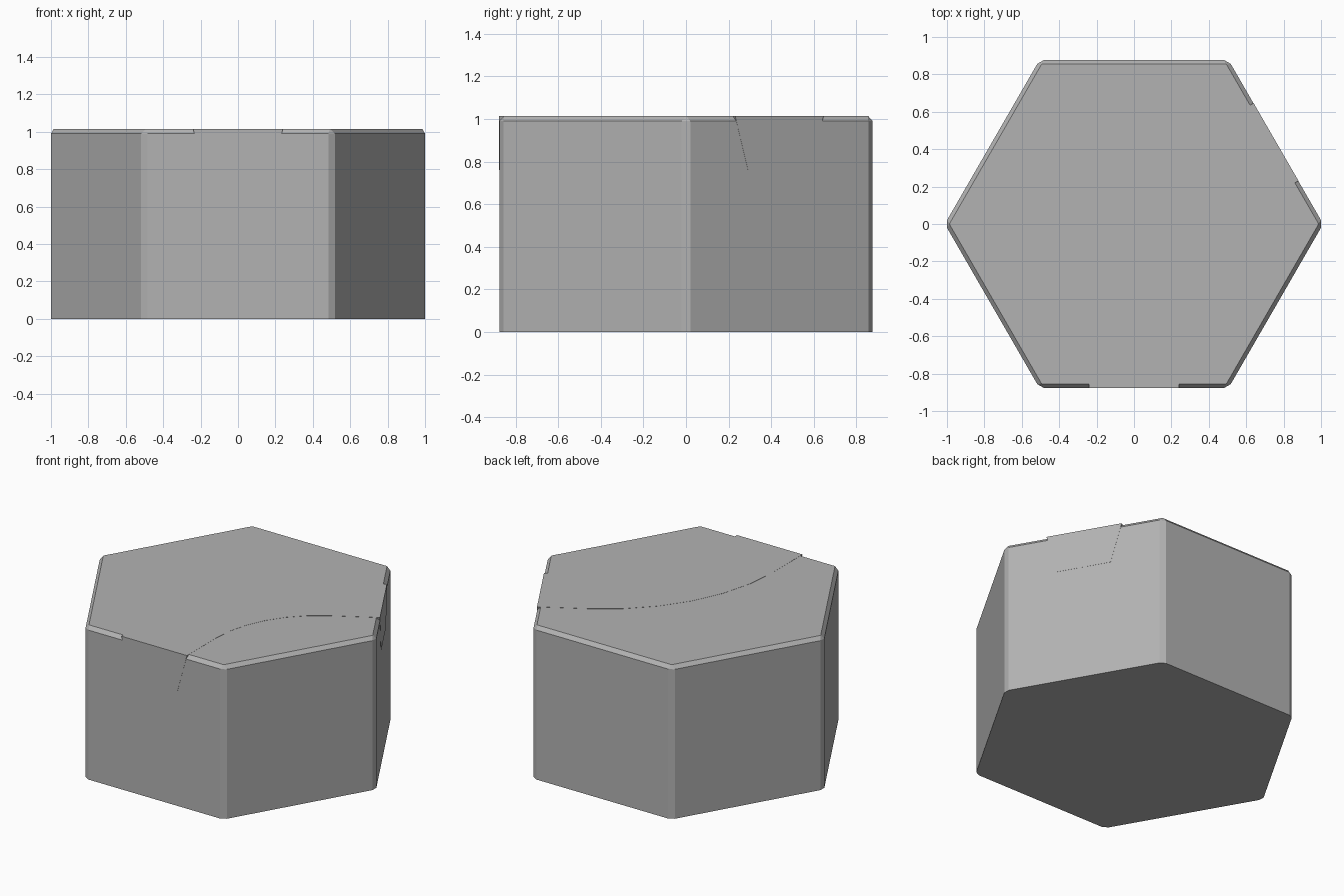
import bpy, bmesh
from math import cos, sin, pi, radians, sqrt, tan

if "Cube" in bpy.data.objects:
    bpy.data.objects.remove(bpy.data.objects["Cube"])

APOTHEM = 0.876      # centre to flat side
TOP = 1.014
PROUD = 0.001        # the inlay stands a hair above the tile

GREY = bpy.data.materials.new("mid_grey")
GREY.diffuse_color = (0.45, 0.45, 0.45, 1)
GREY.use_nodes = True
GREY.node_tree.nodes["Principled BSDF"].inputs["Base Color"].default_value = GREY.diffuse_color


def make_object(name, bm):
    bmesh.ops.recalc_face_normals(bm, faces=bm.faces)
    mesh = bpy.data.meshes.new(name)
    bm.to_mesh(mesh)
    bm.free()
    mesh.materials.append(GREY)
    obj = bpy.data.objects.new(name, mesh)
    bpy.context.collection.objects.link(obj)
    return obj


def loft(name, rings):
    """Skin a list of equally sized point rings and cap both ends."""
    bm = bmesh.new()
    loops = [[bm.verts.new(p) for p in ring] for ring in rings]
    n = len(loops[0])
    for a, b in zip(loops, loops[1:]):
        for i in range(n):
            j = (i + 1) % n
            bm.faces.new((a[i], a[j], b[j], b[i]))
    bm.faces.new(loops[0][::-1])
    bm.faces.new(loops[-1])
    return make_object(name, bm)


def hex_ring(apothem, cut, z):
    """Hexagon whose corners are trimmed to a flat of half width cut."""
    r = 2 * apothem / sqrt(3) - cut / sqrt(3)
    pts = []
    for k in range(6):
        a = k * pi / 3
        for s in (-cut, cut):
            pts.append((r * cos(a) - s * sin(a), r * sin(a) + s * cos(a), z))
    return pts


# Hexagonal block with trimmed corners and a chamfered top rim
loft("hex_tile", [
    hex_ring(APOTHEM, 0.02, 0),
    hex_ring(APOTHEM, 0.02, TOP - 0.024),
    hex_ring(APOTHEM - 0.021, 0.002, TOP),
])

# Curved inlaid path from the front side to the back right side:
# straight run, rounded bend, straight run
section = [(-0.24, TOP + PROUD), (-0.17, 0.76), (0.17, 0.76), (0.24, TOP + PROUD)]
BEND, STEPS = 0.99, 6
cx, cy = BEND, -BEND * tan(radians(30))
reach = APOTHEM + PROUD
stations = [(0, -reach, pi)]
for i in range(STEPS + 1):
    a = pi - radians(60) * i / STEPS
    stations.append((cx + BEND * cos(a), cy + BEND * sin(a), a))
stations.append((reach * cos(radians(30)), reach * sin(radians(30)), radians(120)))
loft("curved_path", [[(x + d * cos(a), y + d * sin(a), z) for d, z in section]
                     for x, y, a in stations])
